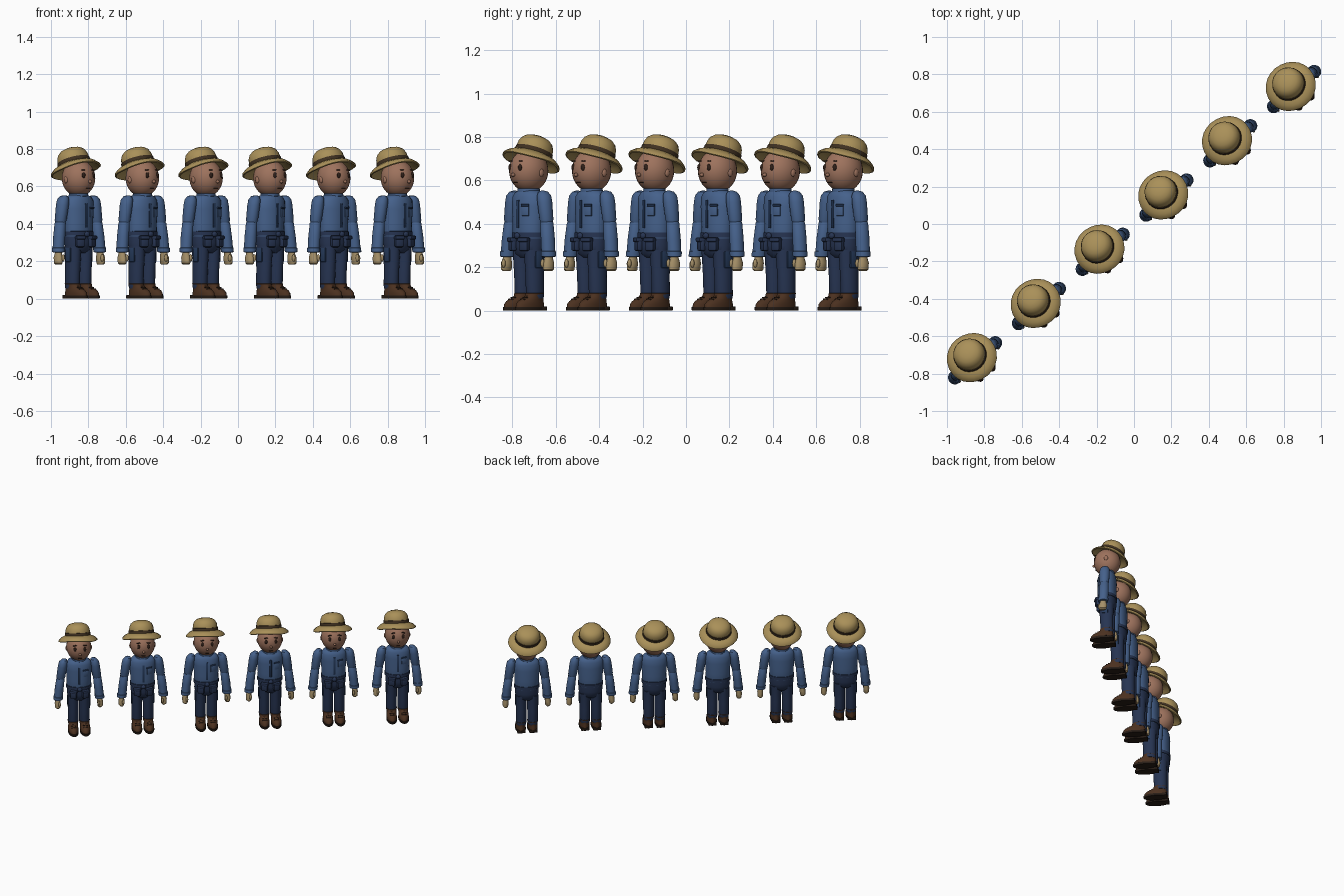
import bpy, bmesh, math
from mathutils import Matrix, Vector

N = 24
TURN = math.radians(40.6)
PLACES = [Matrix.Translation(((i - 2.5) * 0.341, (i - 2.5) * 0.29, 0)) @ Matrix.Rotation(TURN, 4, 'Z')
          for i in range(6)]


def material(name, r, g, b):
    m = bpy.data.materials.new(name)
    m.diffuse_color = (r, g, b, 1)
    return m


STRAW = material("straw", 0.40, 0.28, 0.10)
BAND = material("hat_band", 0.05, 0.03, 0.015)
SKIN = material("skin", 0.34, 0.17, 0.11)
DARK = material("dark", 0.03, 0.015, 0.01)
SHIRT = material("shirt", 0.06, 0.12, 0.26)
SEAM = material("seam", 0.02, 0.045, 0.11)
NAVY = material("trousers", 0.02, 0.035, 0.085)
GLOVE = material("glove", 0.38, 0.28, 0.14)
BOOT = material("boot", 0.07, 0.03, 0.014)
SOLE = material("sole", 0.02, 0.012, 0.008)


def place(name, bm, mat, angle=40):
    """Turn a bmesh into one shared mesh, used once per figure."""
    bmesh.ops.recalc_face_normals(bm, faces=bm.faces)
    me = bpy.data.meshes.new(name)
    bm.to_mesh(me)
    bm.free()
    me.materials.append(mat)
    me.shade_smooth()
    me.set_sharp_from_angle(angle=math.radians(angle))
    for m in PLACES:
        ob = bpy.data.objects.new(name, me)
        ob.matrix_world = m
        bpy.context.collection.objects.link(ob)


def loft(name, rows, mat, post=None, wave=0.0):
    """Stack of ellipses; each row is (z, rx, ry, cx, cy)."""
    bm = bmesh.new()
    rings = []
    for z, rx, ry, cx, cy in rows:
        ring = []
        for k in range(N):
            a = 2 * math.pi * k / N
            dz = wave * math.sin(3 * a + 1) * max(0, rx - 0.09) / 0.05
            ring.append(bm.verts.new((cx + rx * math.cos(a), cy + ry * math.sin(a), z + dz)))
        rings.append(ring)
    for a, b in zip(rings, rings[1:]):
        for k in range(N):
            bm.faces.new((a[k], a[(k + 1) % N], b[(k + 1) % N], b[k]))
    bm.faces.new(rings[0])
    bm.faces.new(rings[-1])
    if post:
        bmesh.ops.transform(bm, matrix=post, verts=bm.verts)
    place(name, bm, mat)


def lathe(name, profile, mat, post=None, wave=0.0):
    loft(name, [(z, r, r, 0, 0) for r, z in profile], mat, post, wave)


def ball(name, c, r, mat, seg=20):
    bm = bmesh.new()
    bmesh.ops.create_uvsphere(bm, u_segments=seg, v_segments=seg * 2 // 3, radius=1,
                              matrix=Matrix.Translation(c) @ Matrix.Diagonal((*r, 1)))
    place(name, bm, mat)


def box(name, c, size, mat, bevel=0.004, rot=None):
    bm = bmesh.new()
    bmesh.ops.create_cube(bm, size=1, matrix=Matrix.Diagonal((*size, 1)))
    bmesh.ops.bevel(bm, geom=bm.edges[:], offset=bevel, segments=2, affect='EDGES', profile=0.5)
    bmesh.ops.transform(bm, matrix=Matrix.Translation(c) @ (rot or Matrix()), verts=bm.verts)
    place(name, bm, mat)


# straw hat, tipped back
tip = Matrix.Translation((-0.004, 0.020, 0.692)) @ Matrix.Rotation(math.radians(-21), 4, 'X')
lathe("hat_brim", [(0.070, 0.020), (0.088, 0.018), (0.112, 0.004), (0.130, -0.012), (0.137, -0.008),
                   (0.135, 0.000), (0.115, 0.018), (0.088, 0.030), (0.070, 0.032)], STRAW, tip, 0.004)
lathe("hat_band", [(0.080, 0.024), (0.090, 0.026), (0.089, 0.048), (0.080, 0.050)], BAND, tip)
lathe("hat_crown", [(0.085, 0.026), (0.086, 0.055), (0.083, 0.074), (0.074, 0.093), (0.058, 0.107),
                    (0.035, 0.115), (0.012, 0.118), (0.002, 0.118)], STRAW, tip)

# head, neck and face
ball("head", (0, 0, 0.645), (0.087, 0.093, 0.099), SKIN, 28)
lathe("neck", [(0.046, 0.53), (0.042, 0.55), (0.043, 0.58)], SKIN)
ball("nose", (0, -0.095, 0.626), (0.009, 0.011, 0.009), SKIN, 12)
box("mouth", (0, -0.080, 0.590), (0.026, 0.006, 0.004), DARK, 0.001)
for s in (-1, 1):
    ball("eye", (s * 0.034, -0.082, 0.660), (0.011, 0.007, 0.016), DARK, 14)
    box("eyebrow", (s * 0.035, -0.079, 0.689), (0.026, 0.008, 0.005), DARK, 0.001,
        Matrix.Rotation(s * -0.3, 4, 'Z'))
    ball("ear", (s * 0.085, 0.005, 0.635), (0.008, 0.014, 0.018), SKIN, 12)

# shirt
loft("shirt_body", [(0.325, 0.080, 0.060, 0, 0), (0.345, 0.086, 0.066, 0, 0), (0.40, 0.085, 0.064, 0, 0),
                    (0.48, 0.091, 0.066, 0, 0), (0.525, 0.090, 0.062, 0, 0),
                    (0.546, 0.074, 0.053, 0, 0), (0.556, 0.048, 0.044, 0, 0)], SHIRT)
lathe("collar", [(0.046, 0.542), (0.052, 0.548), (0.051, 0.562), (0.044, 0.562)], SHIRT)
box("shirt_placket", (0, -0.065, 0.445), (0.014, 0.008, 0.13), SEAM, 0.002)
box("chest_pocket", (0.043, -0.057, 0.462), (0.036, 0.008, 0.05), SHIRT, 0.002, Matrix.Rotation(0.35, 4, 'Z'))
box("pocket_flap", (0.043, -0.059, 0.486), (0.040, 0.009, 0.010), SEAM, 0.002, Matrix.Rotation(0.35, 4, 'Z'))

# arms and gloves
for s in (-1, 1):
    loft("upper_arm", [(0.405, 0.026, 0.028, s * 0.127, 0), (0.42, 0.031, 0.033, s * 0.126, 0),
                       (0.50, 0.033, 0.036, s * 0.114, 0), (0.53, 0.031, 0.034, s * 0.109, 0),
                       (0.548, 0.020, 0.024, s * 0.103, 0), (0.553, 0.006, 0.008, s * 0.10, 0)], SHIRT)
    loft("forearm", [(0.268, 0.031, 0.033, s * 0.144, -0.004), (0.33, 0.031, 0.034, s * 0.138, -0.002),
                     (0.405, 0.029, 0.031, s * 0.129, 0), (0.42, 0.020, 0.022, s * 0.127, 0)], SHIRT)
    loft("cuff", [(0.248, 0.026, 0.028, s * 0.146, -0.005), (0.250, 0.033, 0.035, s * 0.146, -0.005),
                  (0.272, 0.034, 0.036, s * 0.144, -0.004), (0.276, 0.028, 0.030, s * 0.144, -0.004)], SHIRT)
    loft("glove", [(0.182, 0.012, 0.020, s * 0.148, -0.008), (0.190, 0.019, 0.028, s * 0.149, -0.008),
                   (0.220, 0.021, 0.029, s * 0.149, -0.007), (0.242, 0.017, 0.021, s * 0.147, -0.005),
                   (0.255, 0.018, 0.021, s * 0.146, -0.005)], GLOVE)
    ball("thumb", (s * 0.138, -0.034, 0.218), (0.009, 0.010, 0.020), GLOVE, 12)

# trousers, belt and pouches
loft("trouser_hips", [(0.245, 0.050, 0.040, 0, 0), (0.262, 0.076, 0.057, 0, 0),
                      (0.30, 0.084, 0.064, 0, 0), (0.345, 0.082, 0.062, 0, 0)], NAVY)
loft("belt", [(0.336, 0.080, 0.060, 0, 0), (0.338, 0.089, 0.069, 0, 0),
              (0.360, 0.089, 0.069, 0, 0), (0.362, 0.080, 0.060, 0, 0)], NAVY)
ball("belt_knot", (0, -0.071, 0.345), (0.017, 0.012, 0.015), NAVY, 14)
for s in (-1, 1):
    box("waist_pouch", (s * 0.042, -0.062, 0.305), (0.048, 0.030, 0.060), NAVY, 0.010,
        Matrix.Rotation(s * 0.35, 4, 'Z'))
    box("pouch_flap", (s * 0.043, -0.066, 0.327), (0.053, 0.032, 0.020), NAVY, 0.006,
        Matrix.Rotation(s * 0.35, 4, 'Z'))
    loft("trouser_leg", [(0.055, 0.034, 0.042, s * 0.040, 0.004), (0.07, 0.037, 0.045, s * 0.040, 0.004),
                         (0.16, 0.037, 0.046, s * 0.040, 0.002), (0.24, 0.039, 0.050, s * 0.040, 0),
                         (0.28, 0.040, 0.052, s * 0.040, 0)], NAVY)
    box("leg_pocket", (s * 0.076, -0.004, 0.235), (0.010, 0.040, 0.075), SEAM, 0.003)

    # boots
    loft("boot_sole", [(0.0, 0.035, 0.082, s * 0.042, -0.030), (0.003, 0.037, 0.085, s * 0.042, -0.030),
                       (0.016, 0.037, 0.085, s * 0.042, -0.030), (0.018, 0.034, 0.080, s * 0.042, -0.030)], SOLE)
    loft("boot", [(0.014, 0.035, 0.081, s * 0.042, -0.029), (0.030, 0.036, 0.080, s * 0.042, -0.028),
                  (0.044, 0.034, 0.072, s * 0.042, -0.023), (0.056, 0.033, 0.058, s * 0.041, -0.011),
                  (0.068, 0.035, 0.048, s * 0.040, 0.000), (0.080, 0.038, 0.047, s * 0.040, 0.003),
                  (0.084, 0.032, 0.040, s * 0.040, 0.003)], BOOT)
    box("boot_heel", (s * 0.042, 0.032, 0.010), (0.058, 0.040, 0.020), SOLE, 0.004)
    for k in range(2):
        box("boot_lace", (s * 0.042, -0.058 - 0.014 * k, 0.060 - 0.008 * k), (0.034, 0.006, 0.006), SOLE, 0.002)
